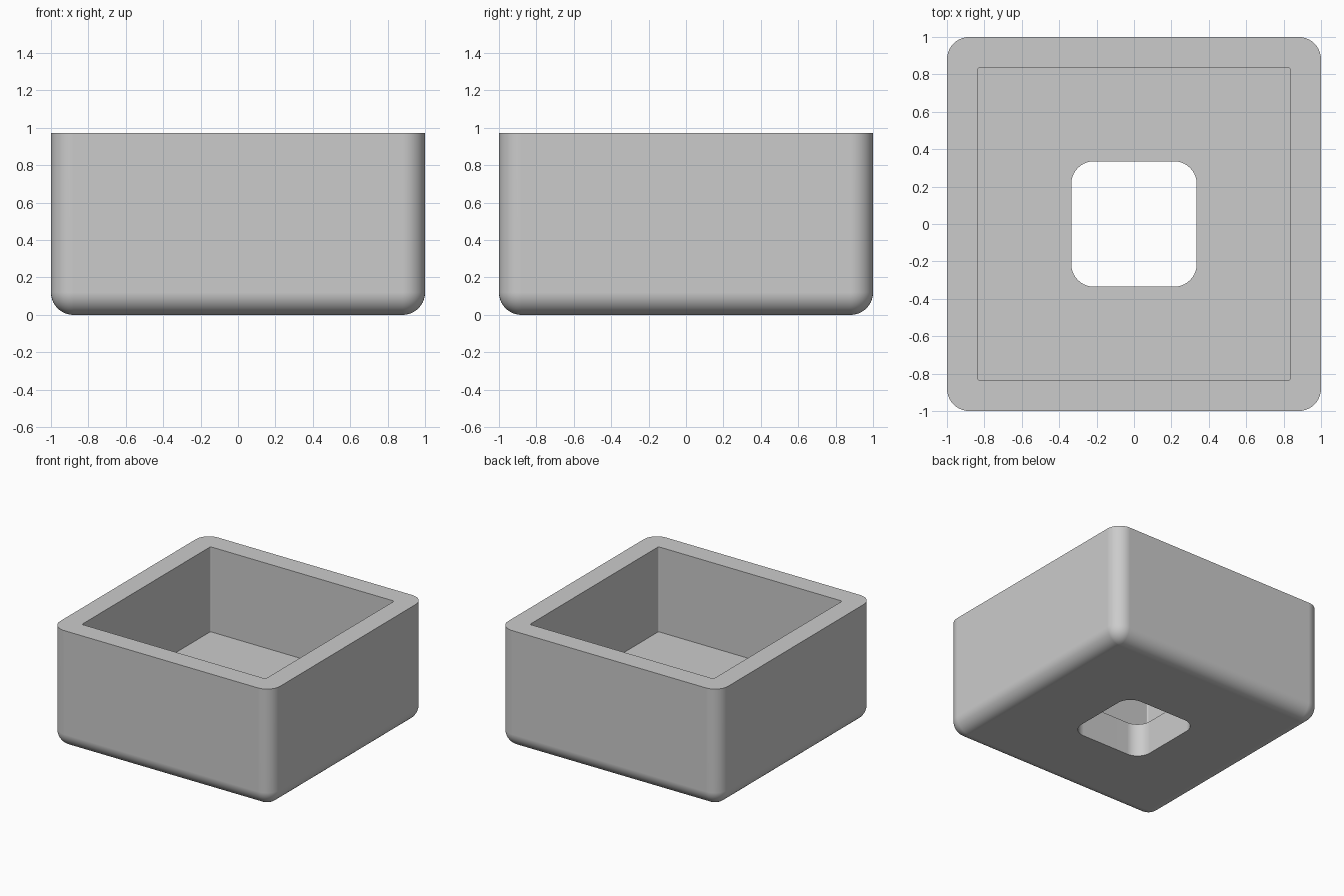
import bpy, bmesh
from math import sin, cos, pi

if "Cube" in bpy.data.objects:
    bpy.data.objects.remove(bpy.data.objects["Cube"])

HEIGHT, FLOOR = 0.973, 0.275
OUTER, CAVITY, HOLE = 1.0, 0.835, 0.335
FILLET, CAVITY_FILLET = 0.12, 0.01
STEPS = 10

# Single light grey material
grey = bpy.data.materials.new("light_grey")
grey.use_nodes = True
colour = (0.6, 0.6, 0.6, 1)
grey.diffuse_color = colour
grey.node_tree.nodes["Principled BSDF"].inputs["Base Color"].default_value = colour


def rounded_square(bm, half, radius, z):
    """Ring of vertices around a square with rounded corners."""
    ring = []
    for corner, (sx, sy) in enumerate([(1, 1), (-1, 1), (-1, -1), (1, -1)]):
        for i in range(STEPS + 1):
            a = (corner + i / STEPS) * pi / 2
            ring.append(bm.verts.new((sx * (half - radius) + radius * cos(a),
                                      sy * (half - radius) + radius * sin(a), z)))
    return ring


bm = bmesh.new()

# Outer shell: rounded bottom edge, then straight up to the rim
rings = []
for i in range(STEPS + 1):
    a = i / STEPS * pi / 2
    inset = FILLET * (1 - sin(a))
    rings.append(rounded_square(bm, OUTER - inset, FILLET - inset,
                                FILLET * (1 - cos(a))))
rings.append(rounded_square(bm, OUTER, FILLET, HEIGHT))

# Square cavity, then the rounded hole through the floor
rings.append(rounded_square(bm, CAVITY, CAVITY_FILLET, HEIGHT))
rings.append(rounded_square(bm, CAVITY, CAVITY_FILLET, FLOOR))
rings.append(rounded_square(bm, HOLE, FILLET, FLOOR))
rings.append(rounded_square(bm, HOLE, FILLET, 0))

# Skin the rings into a closed loop
for r, low in enumerate(rings):
    high = rings[(r + 1) % len(rings)]
    for i in range(len(low)):
        j = (i + 1) % len(low)
        bm.faces.new((low[i], low[j], high[j], high[i]))
bmesh.ops.remove_doubles(bm, verts=bm.verts, dist=0.0001)
bmesh.ops.recalc_face_normals(bm, faces=bm.faces)

mesh = bpy.data.meshes.new("open_box")
bm.to_mesh(mesh)
bm.free()
mesh.materials.append(grey)
box = bpy.data.objects.new("open_box", mesh)
bpy.context.collection.objects.link(box)

# Smooth fillets with crisp rims and flat walls
bpy.ops.object.select_all(action='DESELECT')
box.select_set(True)
bpy.context.view_layer.objects.active = box
bpy.ops.object.shade_smooth_by_angle(angle=pi / 6)
weighted = box.modifiers.new("flat_walls", 'WEIGHTED_NORMAL')
weighted.keep_sharp = True
